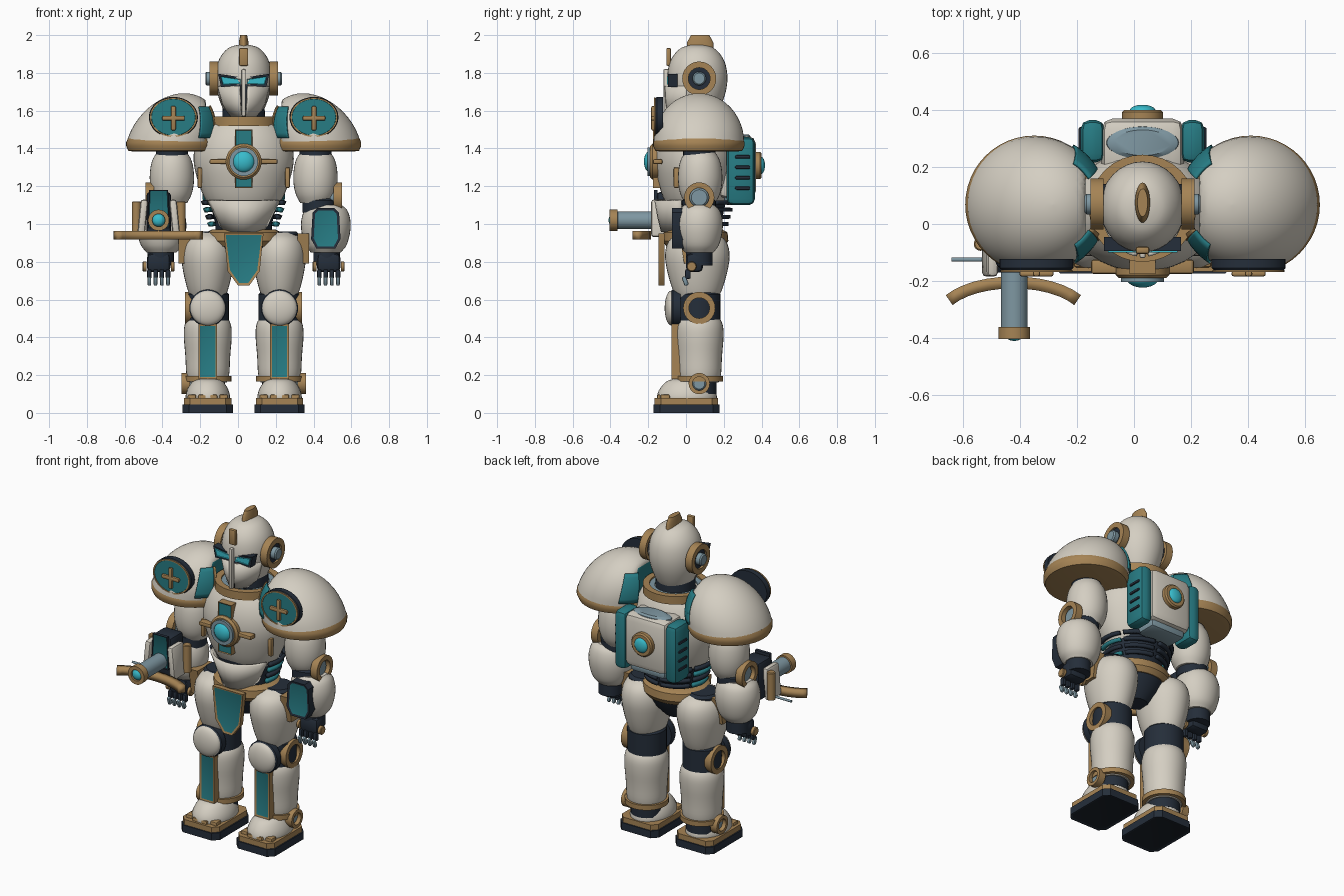
import bpy, bmesh
from math import sin, cos, pi, radians
from mathutils import Vector

if "Cube" in bpy.data.objects:
    bpy.data.objects.remove(bpy.data.objects["Cube"], do_unlink=True)

def material(name, *rgb):
    m = bpy.data.materials.new(name)
    m.use_nodes = True
    m.diffuse_color = (*rgb, 1)
    m.node_tree.nodes["Principled BSDF"].inputs["Base Color"].default_value = (*rgb, 1)
    return m

CREAM = material("cream armour", .66, .62, .54)
BRONZE = material("bronze trim", .38, .23, .09)
TEAL = material("teal panel", .02, .2, .23)
NAVY = material("dark navy joint", .018, .027, .042)
STEEL = material("blue steel", .21, .31, .36)
CYAN = material("cyan glow", .04, .5, .6)
SOLE = material("sole black", .01, .015, .022)
FRONT, BACK = (pi / 2, 0, 0), (-pi / 2, 0, 0)

def at(dx, y, z):  # position relative to the body's centre line
    return (.03 + dx, y, z)

def finish(name, bm, mats, loc, rot=(0, 0, 0)):
    bmesh.ops.recalc_face_normals(bm, faces=bm.faces[:])
    for f in bm.faces:
        f.smooth = True
    for e in bm.edges:
        e.smooth = len(e.link_faces) < 2 or e.calc_face_angle(0) < radians(35)
    mesh = bpy.data.meshes.new(name)
    bm.to_mesh(mesh)
    bm.free()
    for m in mats:
        mesh.materials.append(m)
    ob = bpy.data.objects.new(name, mesh)
    ob.location, ob.rotation_euler = loc, rot
    bpy.context.collection.objects.link(ob)
    return ob

def soften(pts):  # round a profile by corner cutting
    v = [Vector(p) for p in pts]
    for _ in range(2):
        v = v[:1] + [a.lerp(b, t) for a, b in zip(v, v[1:]) for t in (.25, .75)] + v[-1:]
    return v

# Revolve (radius, height) points around local z
def lathe(name, pts, mat, loc, rot=(0, 0, 0), sy=1, soft=False, closed=False, shear=0, n=32):
    bm = bmesh.new()
    rings = [[bm.verts.new((max(r, .0005) * cos(2 * pi * i / n) + shear * z, max(r, .0005) * sin(2 * pi * i / n) * sy, z))
              for i in range(n)] for r, z in (soften(pts) if soft else pts)]
    for a, b in zip(rings, rings[1:] + (rings[:1] if closed else [])):
        for i in range(n):
            bm.faces.new((a[i - 1], a[i], b[i], b[i - 1]))
    if not closed:
        bm.faces.new(rings[0])
        bm.faces.new(rings[-1])
    return finish(name, bm, [mat], loc, rot)

def disc(name, r, depth, mat, loc, rot=(0, 0, 0), sy=1):
    c = min(depth, r) * .2
    lathe(name, [(r, 0), (r, depth - c), (r - c, depth)], mat, loc, rot, sy)

def ring(name, inner, outer, depth, mat, loc, rot=(0, 0, 0), sy=1):
    lathe(name, [(inner, 0), (outer, 0), (outer, depth), (inner, depth)], mat, loc, rot, sy, closed=True)

def dome(name, r, h, mat, loc, rot=(0, 0, 0), shear=0, n=32):
    return lathe(name, [(r * cos(t * pi / 24), h * sin(t * pi / 24)) for t in range(13)], mat, loc, rot, shear=shear, n=n)

def box(name, size, loc, mat, rot=(0, 0, 0), bevel=.008):
    bm = bmesh.new()
    bmesh.ops.create_cube(bm, size=1)
    bmesh.ops.scale(bm, vec=size, verts=bm.verts[:])
    bmesh.ops.bevel(bm, geom=bm.edges[:], offset=min(bevel, min(size) * .4), segments=2, affect='EDGES', profile=.5)
    finish(name, bm, [mat], loc, rot)

# Extrude an (x, z) outline towards -y and inset a coloured face
def panel(name, outline, depth, trim, face, loc, rot=(0, 0, 0), border=.014):
    bm = bmesh.new()
    f, b = ([bm.verts.new((x, y, z)) for x, z in outline] for y in (-depth, 0))
    front = bm.faces.new(f)
    bm.faces.new(b)
    for i in range(len(f)):
        bm.faces.new((f[i - 1], f[i], b[i], b[i - 1]))
    bmesh.ops.recalc_face_normals(bm, faces=bm.faces[:])
    bmesh.ops.inset_individual(bm, faces=[front], thickness=border, depth=-.004)
    front.material_index = 1
    finish(name, bm, [trim, face], loc, rot)

# Curved plate; rows are (z, rx, ry), angles run from the front
def shell(name, rows, a0, a1, mat, loc, thick=.015, shear=0):
    bm = bmesh.new()
    angles = [radians(a0 + (a1 - a0) * i / 12) for i in range(13)]
    grid = [[bm.verts.new((rx * sin(a) + shear * z, -ry * cos(a), z)) for a in angles] for z, rx, ry in rows]
    for p, q in zip(grid, grid[1:]):
        for i in range(12):
            bm.faces.new((p[i], p[i + 1], q[i + 1], q[i]))
    mod = finish(name, bm, [mat], loc).modifiers.new("thickness", 'SOLIDIFY')
    mod.thickness, mod.offset = thick, 0

# Head
lathe("neck", [(.12, 1.45), (.11, 1.63)], NAVY, at(0, .06, 0))
lathe("helmet", [(.09, 1.57), (.12, 1.63), (.145, 1.71), (.151, 1.79), (.135, 1.87), (.09, 1.93), (.04, 1.948), (0, 1.95)],
      CREAM, at(0, .06, 0), sy=1.07, soft=True)
shell("face_backing", [(1.56, .07, .13), (1.74, .13, .15)], -60, 60, NAVY, at(0, .06, 0))
lathe("crest", [(.025, 1.88), (.026, 1.96), (.018, 2)], BRONZE, at(0, .075, 0), sy=2.7)
box("nose_ridge", (.022, .03, .25), at(0, -.105, 1.695), CREAM)
box("brow_bar", (.048, .025, .095), at(0, -.092, 1.885), BRONZE)
# Torso and waist
lathe("chest", [(.15, 1.06), (.2, 1.12), (.235, 1.2), (.266, 1.31), (.264, 1.4), (.235, 1.48), (.18, 1.55)],
      CREAM, at(0, .045, 0), sy=.8, soft=True)
ring("collar", .15, .188, .05, BRONZE, at(0, .055, 1.52))
ring("collar_lining", .12, .155, .03, STEEL, at(0, .055, 1.53))
lathe("abdomen", [(.15, .93), (.15, 1), (.18, 1.12)], NAVY, at(0, .05, 0), sy=.9)
shell("abdomen_plate", [(.96, .115, .18), (1.04, .155, .2), (1.125, .2, .215)], -68, 68, CREAM, at(0, .055, 0))
lathe("belt", [(.18, .88), (.205, .91), (.2, .955), (.17, .97)], BRONZE, at(0, .05, 0), sy=.85)
lathe("pelvis", [(.07, .76), (.13, .82), (.17, .89)], NAVY, at(0, .05, 0), sy=.9)
shield = [(-.105, .95), (-.085, .75), (-.03, .675), (.03, .675), (.085, .75), (.105, .95)]
panel("loin_shield", shield, .03, BRONZE, TEAL, at(0, -.115, 0))
# Chest emblem
panel("chest_strip", [(-.046, 1.19), (.046, 1.19), (.046, 1.5), (-.046, 1.5)], .05, BRONZE, TEAL, at(0, -.125, 0), border=.008)
box("chest_bar", (.36, .05, .026), at(0, -.15, 1.33), BRONZE)
disc("emblem_base", .095, .06, BRONZE, at(0, -.13, 1.33), FRONT)
ring("emblem_ring", .055, .076, .015, STEEL, at(0, -.188, 1.33), FRONT)
dome("emblem_gem", .058, .035, CYAN, at(0, -.188, 1.33), FRONT)
# Backpack
box("backpack_body", (.29, .2, .33), at(0, .27, 1.3), CREAM, bevel=.04)
lathe("backpack_window", [(.13, 0), (.125, .02), (.1, .03)], STEEL, at(0, .285, 1.445), sy=.45)
box("backpack_vent", (.24, .14, .06), at(0, .27, 1.13), STEEL, bevel=.02)
disc("backpack_ring", .072, .04, BRONZE, at(0, .36, 1.31), BACK)
dome("backpack_gem", .045, .02, CYAN, at(0, .398, 1.31), BACK)

for s, side in ((1, "left_"), (-1, "right_")):
    out = (0, s * pi / 2, 0)
    # Face and ear
    shell(side + "cheek_plate", [(1.57, .075, .15), (1.64, .115, .162), (1.73, .14, .168)], s * 8, s * 70, CREAM, at(0, .06, 0))
    panel(side + "visor", [(0, 1.735), (s * .12, 1.725), (s * .135, 1.795), (0, 1.775)], .05, NAVY, NAVY, at(0, -.045, 0))
    eye = [(s * .018, 1.742), (s * .11, 1.738), (s * .122, 1.782), (s * .018, 1.767)]
    panel(side + "eye", eye, .008, CYAN, CYAN, at(0, -.092, 0), border=.004)
    disc(side + "ear_base", .07, .06, NAVY, at(s * .11, .07, 1.77), out)
    disc(side + "ear_cap", .036, .035, STEEL, at(s * .168, .07, 1.77), out)
    # Round side hinges: ear, elbow, knee and ankle
    for name, r, dx, z in (("ear", .09, .137, 1.77), ("elbow", .08, .475, 1.14), ("knee", .085, .265, .555), ("ankle", .056, .285, .155)):
        ring(side + name + "_ring", r * .64, r, .045, BRONZE, at(s * dx, .07, z), out)
        disc(side + name + "_pin", r * .65, .1, STEEL, at(s * (dx - .075), .07, z), out)
    # Dark inner joints
    for name, r, dx, z, h in (("shoulder", .085, .38, 1.3, .12), ("elbow", .088, .4, 1.06, .08), ("wrist", .07, .44, .78, .09),
                              ("hip", .095, .2, .88, .08), ("knee", .112, .19, .47, .18), ("ankle", .092, .19, .1, .08)):
        disc(side + name + "_joint", r, h, NAVY, at(s * dx, .07, z))
    # Waist ribs
    for k in range(4):
        z, w = .99 + k * .038, .175 + k * .011
        shell(side + "waist_rib", [(z, w, w * .9), (z + .02, w + .01, w * .9)], s * 68, s * 118, (TEAL, NAVY)[k % 2], at(0, .05, 0), .02)
        shell(side + "back_rib", [(z, w, w * .95), (z + .02, w + .005, w * .95)], s * 122, s * 176, NAVY, at(0, .05, 0), .02)
        box(side + "pod_fin", (.03, .08, .018), at(s * .21, .3, 1.19 + k * .055), NAVY)
    box(side + "backpack_pod", (.085, .15, .36), at(s * .175, .29, 1.28), TEAL, bevel=.032)
    box(side + "chest_tab", (.025, .03, .11), at(s * .232, -.05, 1.245), BRONZE)
    # Shoulder dome, flattened and teal on its inner side
    cap = dome(side + "shoulder_dome", .24, .262, CREAM, at(s * .38, .068, 1.43), shear=-s * .25, n=48).data
    cap.materials.append(TEAL)
    for v in cap.vertices:
        v.co.x = s * max(s * v.co.x, -.18)
    for p in cap.polygons:
        p.material_index = int(s * p.center.x < -.179)
    rim = [(.2, 0), (.231, .005), (.242, .03), (.242, .05), (.233, .07)]
    lathe(side + "shoulder_rim", rim, BRONZE, at(s * .38, .068, 1.383), n=48)
    for name, a, b, mat, r in (("teal", 34, 58, TEAL, .245), ("trim", 58, 62, BRONZE, .25), ("rear_teal", 122, 148, TEAL, .245)):
        rows = [(r * 1.08 * sin(t / 10), r * cos(t / 10), r * cos(t / 10)) for t in range(1, 9)]
        shell(side + "shoulder_" + name, rows, -s * a, -s * b, mat, at(s * .38, .068, 1.43), .01, -s * .25)
    # Shoulder medallion
    disc(side + "medallion", .13, .04, NAVY, at(s * .372, -.122, 1.565), FRONT, .83)
    ring(side + "medallion_trim", .117, .126, .008, BRONZE, at(s * .372, -.161, 1.565), FRONT, .83)
    disc(side + "medallion_face", .117, .006, TEAL, at(s * .372, -.161, 1.565), FRONT, .83)
    box(side + "cross_upright", (.026, .02, .13), at(s * .372, -.174, 1.56), BRONZE)
    box(side + "cross_arm", (.12, .02, .026), at(s * .372, -.174, 1.56), BRONZE)
    # Arm and hand
    lathe(side + "upper_arm", [(.08, 1.11), (.108, 1.16), (.12, 1.24), (.11, 1.33), (.08, 1.38)], CREAM, at(s * .38, .075, 0), soft=True)
    lathe(side + "forearm", [(.08, .85), (.115, .89), (.136, .99), (.12, 1.07), (.085, 1.1)], CREAM, at(s * .435, .07, 0), sy=.95, soft=True)
    box(side + "palm", (.125, .09, .1), at(s * .45, .045, .795), NAVY, bevel=.025)
    for k in (-1.5, -.5, .5, 1.5):
        box(side + "finger", (.024, .03, .05), at(s * .45 + k * .033, .01, .735), NAVY)
        box(side + "fingertip", (.02, .024, .05), at(s * .45 + k * .033, -.004, .698), STEEL, (.35, 0, 0))
        box(side + "toe_cap", (.045, .05, .045), at(s * .19 + k * .056, -.135 + abs(k) * .016, .075), BRONZE)
    for k in (-1, 1):
        disc(side + "knuckle", .026, .02, BRONZE, at(s * .45 + k * .065, .03, .775), (0, k * pi / 2, 0))
    # Leg
    lx = s * .19
    lathe(side + "thigh", [(.08, .59), (.105, .64), (.13, .74), (.144, .84), (.125, .92), (.07, .955)], CREAM, at(lx, .06, 0), sy=1.22, soft=True)
    tab = [(-.075, .95), (-.05, .79), (.05, .79), (.075, .95)]
    panel(side + "hip_tab", tab, .06, BRONZE, BRONZE, at(s * .285, .04, 0), (0, 0, s * pi / 2))
    disc(side + "knee_rim", .098, .05, NAVY, at(lx, -.03, .555), FRONT)
    dome(side + "knee_cap", .092, .035, CREAM, at(lx, -.078, .555), FRONT)
    lathe(side + "shin", [(.1, .16), (.115, .2), (.118, .3), (.128, .4), (.125, .47), (.1, .51)], CREAM, at(lx, .072, 0), soft=True)
    panel(side + "shin_panel", [(-.05, .18), (.05, .18), (.05, .47), (-.05, .47)], .05, BRONZE, TEAL, at(lx, -.028, 0))
    ring(side + "shin_band", .1, .125, .03, BRONZE, at(lx, .072, .165))
    # Foot
    lathe(side + "foot", [(.115, .06), (.119, .09), (.107, .13), (.08, .17), (.05, .18)], CREAM, at(lx, .005, 0), sy=1.35, soft=True)
    half = [(.133, .14), (.1, .175), (-.1, .175), (-.133, .14)]
    outline = half + [(-x, -y) for x, y in half]
    panel(side + "sole", outline, .045, NAVY, SOLE, at(lx, .002, .045), FRONT)
    panel(side + "foot_welt", [(x * .94, y * .96) for x, y in outline], .035, BRONZE, BRONZE, at(lx, .002, .078), FRONT)

# Left forearm guard and right forearm cannon
guard = [(-.05, .87), (.05, .87), (.078, .92), (.07, 1.06), (.045, 1.085), (-.045, 1.085), (-.07, 1.06), (-.078, .92)]
panel("left_forearm_panel", guard, .07, NAVY, TEAL, at(.435, -.005, 0))
box("cannon_body", (.13, .13, .24), at(-.45, -.09, 1.05), NAVY, bevel=.02)
panel("cannon_plate", [(-.058, .98), (.058, .98), (.05, 1.18), (-.05, 1.18)], .02, NAVY, TEAL, at(-.45, -.15, 0), border=.008)
for k in (-1, 1):
    box("cannon_shell", (.04, .12, .2), at(-.45 + k * .085, -.125, 1.03), CREAM, (0, -k * .1, 0), bevel=.018)
    disc("cannon_cell", .024, .17, BRONZE, at(-.45 + k * .118, -.07, .95))
disc("cannon_barrel", .047, .26, STEEL, at(-.45, -.11, 1.02), FRONT)
ring("cannon_muzzle", .034, .056, .042, BRONZE, at(-.45, -.362, 1.02), FRONT)
dome("cannon_glow", .034, .025, CYAN, at(-.45, -.385, 1.02), FRONT)
disc("cannon_rod", .007, .16, STEEL, at(-.67, -.125, .94), (0, pi / 2, 0))
shell("bow_blade", [(.918, .26, -.124), (.962, .26, -.124)], -60, 60, BRONZE, at(-.453, -.329, 0), .042)
